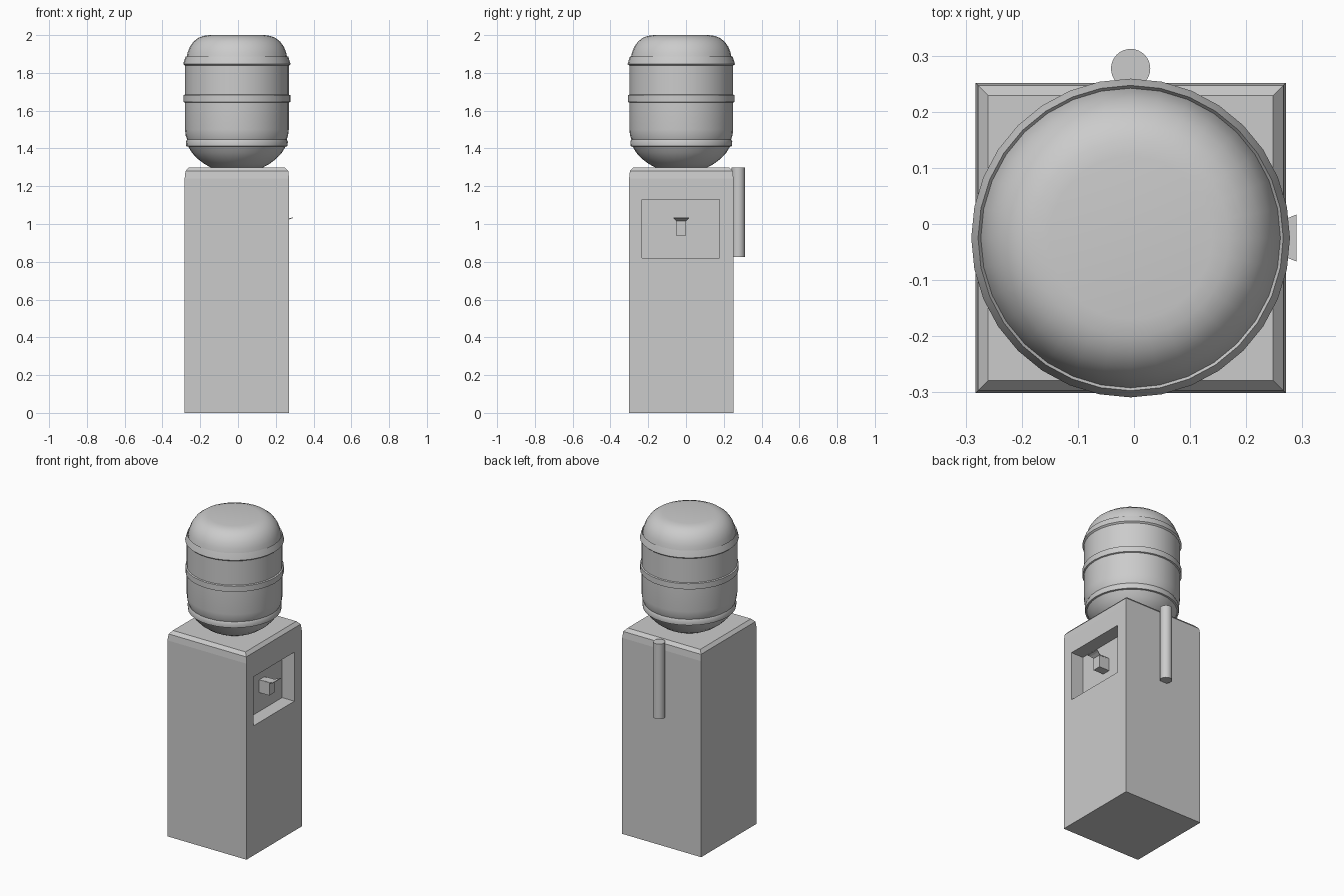
import bpy, bmesh, math

if "Cube" in bpy.data.objects:
    bpy.data.objects.remove(bpy.data.objects["Cube"])

CX, CY = -0.006, -0.025


def make(name, verts, faces):
    bm = bmesh.new()
    vs = [bm.verts.new(v) for v in verts]
    for f in faces:
        bm.faces.new([vs[i] for i in f])
    bmesh.ops.recalc_face_normals(bm, faces=bm.faces)
    me = bpy.data.meshes.new(name)
    bm.to_mesh(me)
    bm.free()
    ob = bpy.data.objects.new(name, me)
    bpy.context.collection.objects.link(ob)
    return ob


def loft(name, rings):
    """Join equal-length vertex rings and cap both ends."""
    n = len(rings[0])
    verts = [v for r in rings for v in r]
    faces = [(k * n + i, k * n + (i + 1) % n, (k + 1) * n + (i + 1) % n, (k + 1) * n + i)
             for k in range(len(rings) - 1) for i in range(n)]
    faces += [tuple(range(n)), tuple(range(len(verts) - n, len(verts)))]
    return make(name, verts, faces)


def rect(cx, cy, h, z):
    return [(cx + a * h, cy + b * h, z) for a, b in ((-1, -1), (1, -1), (1, 1), (-1, 1))]


def box(name, lo, hi):
    return loft(name, [[(x, y, z) for x, y in ((lo[0], lo[1]), (hi[0], lo[1]), (hi[0], hi[1]), (lo[0], hi[1]))]
                       for z in (lo[2], hi[2])])


def lathe(name, cx, cy, profile, n=32):
    ob = loft(name, [[(cx + r * math.cos(2 * math.pi * i / n), cy + r * math.sin(2 * math.pi * i / n), z)
                      for i in range(n)] for r, z in profile])
    bpy.ops.object.select_all(action='DESELECT')
    bpy.context.view_layer.objects.active = ob
    ob.select_set(True)
    bpy.ops.object.shade_smooth_by_angle(angle=math.radians(32))
    return ob


# Cabinet with stepped bevel around the top
cabinet = loft("cabinet", [rect(CX, CY, h, z) for h, z in
                           ((0.2765, 0), (0.2765, 1.24), (0.272, 1.28), (0.254, 1.30))])

# Dispensing recess cut into the +x side
cutter = box("recess_cutter", (0.185, -0.233, 0.82), (0.40, 0.177, 1.13))
cutter.hide_render = True
mod = cabinet.modifiers.new("recess", 'BOOLEAN')
mod.operation = 'DIFFERENCE'
mod.solver = 'EXACT'
mod.object = cutter
bpy.context.view_layer.objects.active = cabinet
bpy.ops.object.modifier_apply(modifier=mod.name)
bpy.data.objects.remove(cutter)

# Tap block and its flared lever
box("tap", (0.18, -0.053, 0.94), (0.257, 0.0, 1.02))


def bar(x, h, z0, z1):
    return [(x, CY - h, z0), (x, CY + h, z0), (x, CY + h, z1), (x, CY - h, z1)]


loft("tap_lever", [bar(0.205, 0.0265, 1.015, 1.022), bar(0.255, 0.0265, 1.015, 1.022),
                   bar(0.275, 0.036, 1.026, 1.031), bar(0.290, 0.042, 1.031, 1.035)])

# Cup tube on the back
lathe("cup_tube", CX, 0.277, [(0.035, 0.825), (0.035, 1.30)])

# Bottle: bowl, lower rib, middle band, upper collar and dome
lathe("water_bottle", CX, CY, [
    (0.130, 1.295), (0.172, 1.318), (0.208, 1.345), (0.238, 1.377), (0.258, 1.410),
    (0.268, 1.412), (0.270, 1.436), (0.264, 1.448), (0.271, 1.468), (0.275, 1.50),
    (0.275, 1.643), (0.283, 1.646), (0.283, 1.682), (0.275, 1.685),
    (0.275, 1.838), (0.284, 1.846), (0.281, 1.858), (0.272, 1.886), (0.267, 1.878),
    (0.261, 1.908), (0.249, 1.938), (0.230, 1.965), (0.203, 1.986), (0.175, 1.996),
    (0.145, 2.0)])
